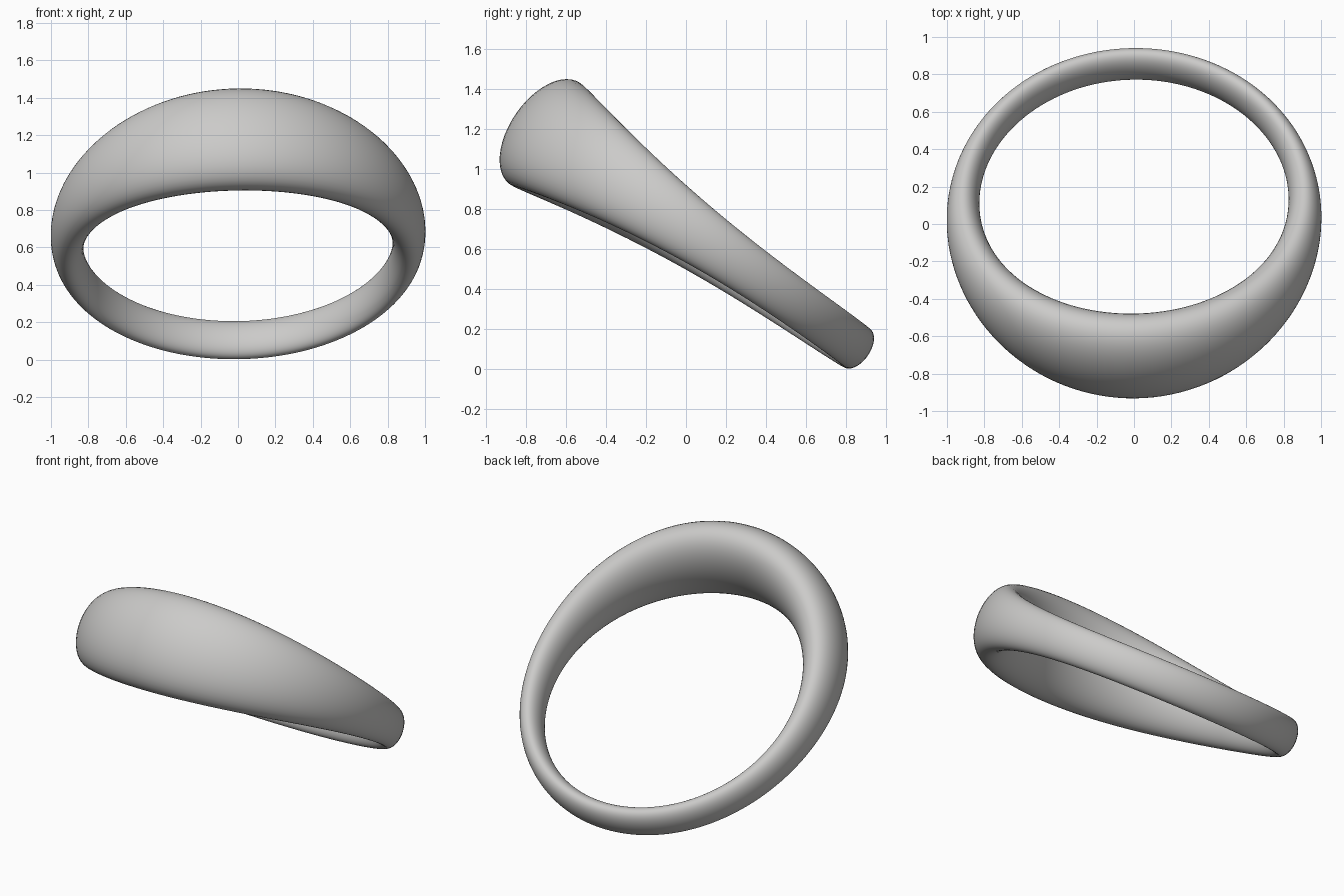
import bpy, bmesh
from math import sin, cos, pi, radians

cube = bpy.data.objects.get("Cube")
if cube:
    bpy.data.objects.remove(cube, do_unlink=True)

AROUND, SECTION = 144, 48
HOLE_RADIUS = 0.827


def blend(back, front, angle, power):
    """Swell from the slim back to the broad front."""
    return back + (front - back) * ((1 + cos(angle)) / 2) ** power


# Tapered band: elliptical sections swept around a round hole
bm = bmesh.new()
rings = []
for i in range(AROUND):
    a = 2 * pi * i / AROUND
    depth = blend(0.065, 0.176, a, 2.5)
    width = blend(0.115, 0.308, a, 2.8)
    ring = []
    for j in range(SECTION):
        s = 2 * pi * j / SECTION
        r = HOLE_RADIUS + depth + depth * cos(s)
        ring.append(bm.verts.new((r * sin(a), -r * cos(a), width * sin(s))))
    rings.append(ring)

for i in range(AROUND):
    here, there = rings[i], rings[(i + 1) % AROUND]
    for j in range(SECTION):
        k = (j + 1) % SECTION
        bm.faces.new((here[j], there[j], there[k], here[k]))
bmesh.ops.recalc_face_normals(bm, faces=bm.faces)

mesh = bpy.data.meshes.new("ring_band")
bm.to_mesh(mesh)
bm.free()
band = bpy.data.objects.new("ring_band", mesh)
bpy.context.collection.objects.link(band)

# Tilt so the broad front is raised and the back touches the ground
band.rotation_euler = (radians(-34.5), radians(-0.7), radians(0.7))
band.location = (0, 0.121, 0.609)

# Plain grey metal
mat = bpy.data.materials.new("warm_grey")
mat.use_nodes = True
colour = (0.6, 0.595, 0.585, 1)
mat.diffuse_color = colour
mat.node_tree.nodes["Principled BSDF"].inputs["Base Color"].default_value = colour
mesh.materials.append(mat)

# Smooth shading
bpy.ops.object.select_all(action='DESELECT')
band.select_set(True)
bpy.context.view_layer.objects.active = band
bpy.ops.object.shade_smooth()
